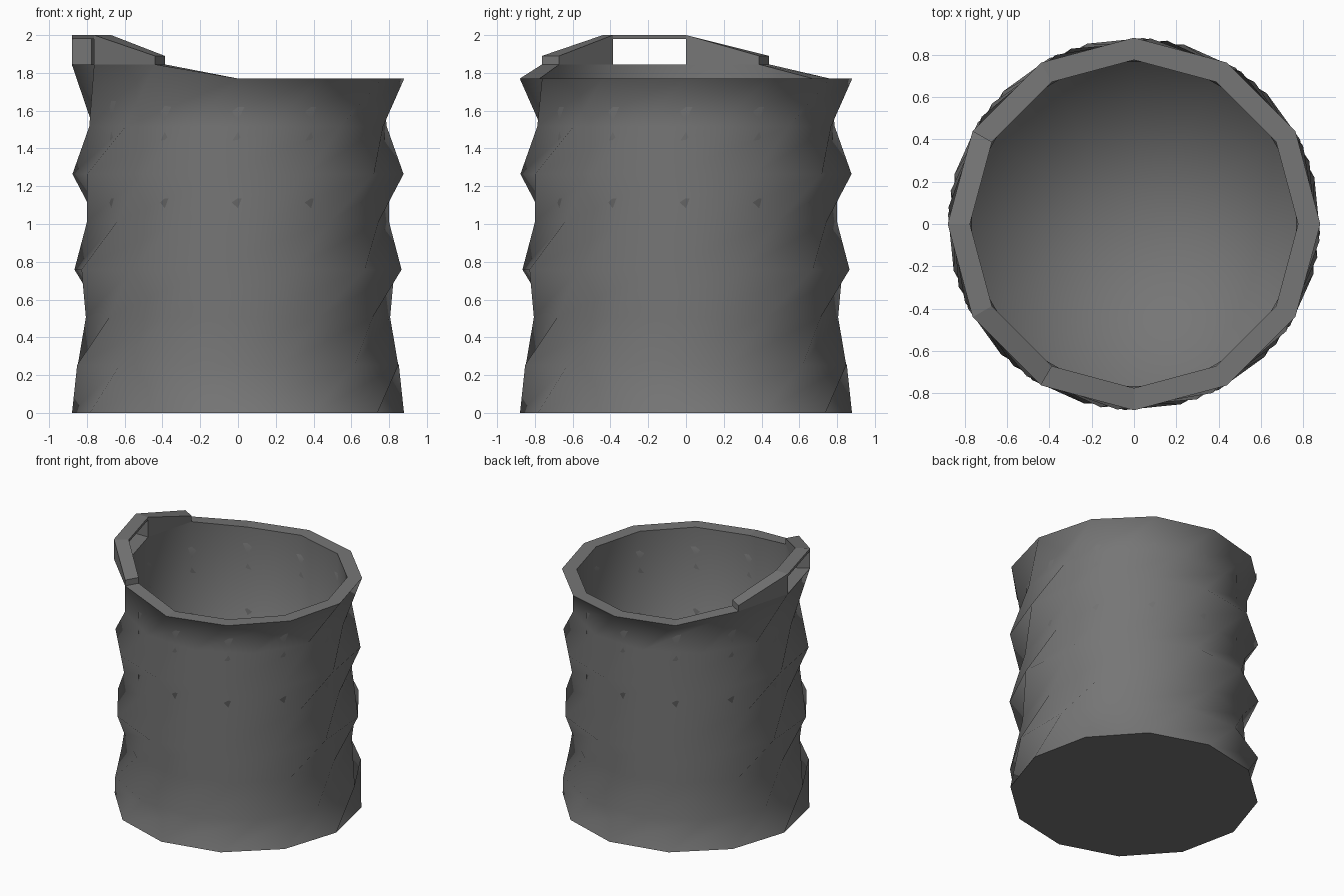
import bpy, bmesh, math

if "Cube" in bpy.data.objects:
    bpy.data.objects.remove(bpy.data.objects["Cube"])

SIDES, LEVELS = 12, 7
TOP, STEP = 1.77, 1.77 / 7
TWIST = math.radians(17.57)          # turn per level
R_RIDGE, R_VALLEY, R_IN = 0.88, 0.806, 0.775
SILL = 1.845
FLOOR = 0.10
LIP_TOP = {8: 1.89, 9: 2.0, 10: 2.0, 11: 1.89}   # raised corners on the left

grey = bpy.data.materials.new("dark_grey")
grey.diffuse_color = (0.18, 0.18, 0.18, 1)
grey.use_nodes = True
grey.node_tree.nodes["Principled BSDF"].inputs["Base Color"].default_value = grey.diffuse_color


def spot(r, i, z, turn=0.0):
    # angle runs from the front towards the right
    a = math.radians(360 / SIDES) * i + turn
    return (r * math.sin(a), -r * math.cos(a), z)


def finish(bm, name):
    bmesh.ops.recalc_face_normals(bm, faces=bm.faces[:])
    mesh = bpy.data.meshes.new(name)
    bm.to_mesh(mesh)
    bm.free()
    ob = bpy.data.objects.new(name, mesh)
    bpy.context.collection.objects.link(ob)
    mesh.materials.append(grey)
    return ob


def rim_z(i):
    return SILL if i in LIP_TOP else TOP


# Twisted cup: fluted outer wall, flat rim, plain inner wall and floor
bm = bmesh.new()
rings = []
for k in range(LEVELS + 1):
    r = R_VALLEY if k in (2, 4, 6) else R_RIDGE
    rings.append([bm.verts.new(spot(r, i, rim_z(i) if k == LEVELS else k * STEP,
                                    (k - LEVELS) * TWIST)) for i in range(SIDES)])
inner_top = [bm.verts.new(spot(R_IN, i, rim_z(i))) for i in range(SIDES)]
inner_low = [bm.verts.new(spot(R_IN, i, FLOOR)) for i in range(SIDES)]
centre = bm.verts.new((0, 0, FLOOR))
smooth, flat = [], []
for i in range(SIDES):
    j = (i + 1) % SIDES
    for lo, up in zip(rings, rings[1:]):
        smooth.append(bm.faces.new((lo[i], lo[j], up[j])))
        smooth.append(bm.faces.new((lo[i], up[j], up[i])))
    flat.append(bm.faces.new((rings[-1][i], rings[-1][j], inner_top[j], inner_top[i])))
    smooth.append(bm.faces.new((inner_top[i], inner_top[j], inner_low[j], inner_low[i])))
    smooth.append(bm.faces.new((inner_low[i], inner_low[j], centre)))
flat.append(bm.faces.new(rings[0][::-1]))
for f in smooth:
    f.smooth = True
for f in flat:
    for e in f.edges:
        e.smooth = False
finish(bm, "twisted_cup")


# Raised lip: one wedge block per rim segment
def block(name, i, low, tops):
    b = bmesh.new()
    v = [[b.verts.new(spot(r, n, z)) for r in (R_RIDGE, R_IN) for z in (low, top)]
         for n, top in zip((i, i + 1), tops)]
    p, q = v
    order = (0, 1, 3, 2)
    b.faces.new([p[n] for n in order])
    b.faces.new([q[n] for n in order])
    for s, t in zip(order, order[1:] + order[:1]):
        b.faces.new((p[s], p[t], q[t], q[s]))
    finish(b, name)


block("lip_back", 8, SILL, (LIP_TOP[8], LIP_TOP[9]))
block("lip_slot_bar", 9, 1.98, (LIP_TOP[9], LIP_TOP[10]))
block("lip_front", 10, SILL, (LIP_TOP[10], LIP_TOP[11]))
